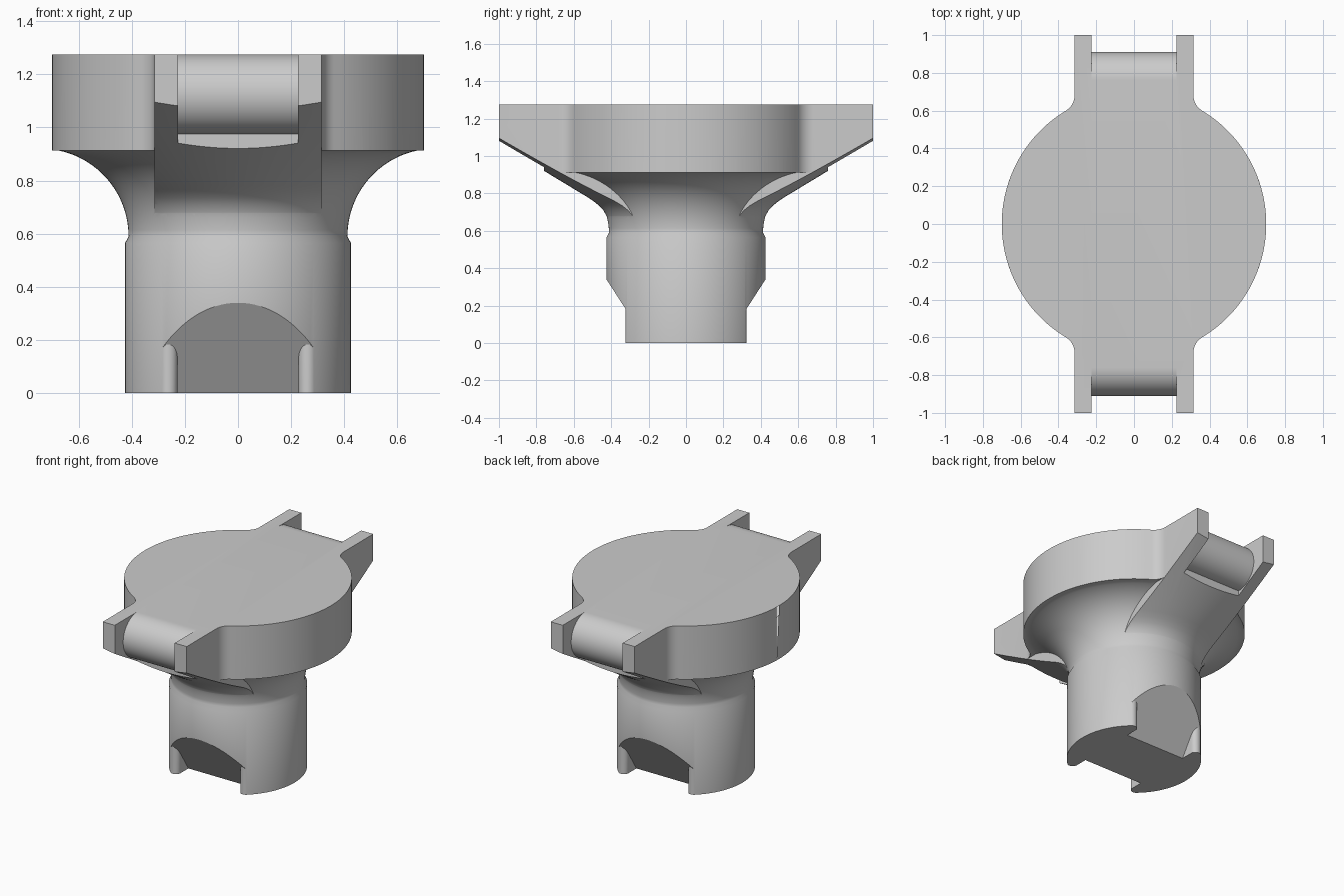
import bpy, bmesh, math
from mathutils import Matrix, Vector

if "Cube" in bpy.data.objects:
    bpy.data.objects.remove(bpy.data.objects["Cube"])

grey = bpy.data.materials.new("light grey")
grey.diffuse_color = (0.6, 0.6, 0.6, 1)
grey.use_nodes = True
grey.node_tree.nodes["Principled BSDF"].inputs["Base Color"].default_value = grey.diffuse_color


def make(name, bm):
    bmesh.ops.remove_doubles(bm, verts=bm.verts, dist=1e-5)
    bmesh.ops.recalc_face_normals(bm, faces=bm.faces)
    me = bpy.data.meshes.new(name)
    bm.to_mesh(me)
    bm.free()
    me.materials.append(grey)
    ob = bpy.data.objects.new(name, me)
    bpy.context.collection.objects.link(ob)
    return ob


def lathe(name, profile, n=128):
    """Closed solid of revolution; the profile starts and ends on the axis."""
    bm = bmesh.new()
    rings = []
    for r, z in profile:
        if r == 0:
            rings.append([bm.verts.new((0, 0, z))] * n)
        else:
            rings.append([bm.verts.new((r * math.cos(2 * math.pi * i / n),
                                        r * math.sin(2 * math.pi * i / n), z)) for i in range(n)])
    for a, b in zip(rings, rings[1:]):
        for i in range(n):
            j = (i + 1) % n
            bm.faces.new(list(dict.fromkeys((a[i], a[j], b[j], b[i]))))
    return make(name, bm)


def prism(name, bottom, top, turn=0):
    """Solid between two matching 3D outlines, optionally turned about z."""
    bm = bmesh.new()
    a = [bm.verts.new(p) for p in bottom]
    b = [bm.verts.new(p) for p in top]
    bm.faces.new(a)
    bm.faces.new(b)
    for i in range(len(a)):
        j = (i + 1) % len(a)
        bm.faces.new((a[i], a[j], b[j], b[i]))
    bm.transform(Matrix.Rotation(turn, 4, 'Z'))
    return make(name, bm)


def boolean(ob, tool, op):
    mod = ob.modifiers.new(op, 'BOOLEAN')
    mod.operation, mod.object, mod.solver = op, tool, 'EXACT'
    bpy.context.view_layer.objects.active = ob
    bpy.ops.object.modifier_apply(modifier=mod.name)
    bpy.data.objects.remove(tool)


def arc(cx, cy, r, a0, a1, n):
    return [(cx + r * math.cos(a0 + (a1 - a0) * i / n),
             cy + r * math.sin(a0 + (a1 - a0) * i / n)) for i in range(n + 1)]


# head outline: round plate, filleted into a straight arm at each end
arm, rad, fil = 0.315, 0.70, 0.093
fx = arm + fil
fy = math.sqrt((rad + fil) ** 2 - fx ** 2)
ang = math.atan2(fy, fx)
quad = arc(0, 0, rad, 0, ang, 26) + arc(fx, fy, fil, ang + math.pi, math.pi, 8)[1:] + [(arm, 1.0)]
half = quad + [(-x, y) for x, y in reversed(quad)]
outline = half + [(-x, -y) for x, y in half[1:-1]]
outline = [p for i, p in enumerate(outline) if i == 0 or (Vector(p) - Vector(outline[i - 1])).length > 1e-5]
body = prism("plunger_body", [(x, y, 0.913) for x, y in outline], [(x, y, 1.275) for x, y in outline])

# arm underside block, shaped by a revolved cone
rect = [(-arm, -1.0), (arm, -1.0), (arm, 1.0), (-arm, 1.0)]
boolean(body, prism("arm_block", [(x, y, 0.5) for x, y in rect], [(x, y, 1.2) for x, y in rect]), 'UNION')
cone = lathe("cone", [(0, 0.52), (0.395, 0.52), (0.40, 0.60), (0.412, 0.645), (0.425, 0.68), (0.442, 0.71),
                      (0.465, 0.735), (0.495, 0.759), (0.53, 0.782), (1.2, 1.187), (1.2, 1.5), (0, 1.5)])
boolean(body, cone, 'INTERSECT')

# stem with narrow neck and flared collar
flare = arc(0.742, 0.59, 0.33, math.pi, math.radians(97.3), 20)
stem = [(0, 0), (0.425, 0), (0.425, 0.565)] + flare[:-1] + [(0.70, 0.913), (0.60, 1.0), (0, 1.0)]
boolean(body, lathe("stem", stem), 'UNION')

# fork slot with a rolled end, and the sloping base notch, at front and back
roll = arc(0.76, 1.125, 0.15, math.radians(90), math.radians(-90), 32)
slot = [(0.76, 1.4)] + roll + [(0.76, 0.80), (1.2, 0.80), (1.2, 1.4)]
cr = 0.034
cx, cy = 0.228 + cr, math.sqrt((0.425 - cr) ** 2 - (0.228 + cr) ** 2)
side = [(0.228, 0.1)] + arc(cx, cy, cr, math.pi, math.atan2(cy, cx), 10) + [(0.40, 0.443), (0.40, 0.6)]
notch = side + [(-x, y) for x, y in reversed(side)]
for turn in (0, math.pi):
    boolean(body, prism("slot", [(-0.225, y, z) for y, z in slot],
                        [(0.225, y, z) for y, z in slot], turn), 'DIFFERENCE')
    boolean(body, prism("notch", [(x, y, -0.4) for x, y in notch],
                        [(x, y, 0.34 - 1.55 * (0.425 - y)) for x, y in notch], turn), 'DIFFERENCE')

# smooth curved faces, sharp edges kept
bpy.ops.object.select_all(action='DESELECT')
body.select_set(True)
bpy.context.view_layer.objects.active = body
bpy.ops.object.shade_smooth_by_angle(angle=math.radians(30))
